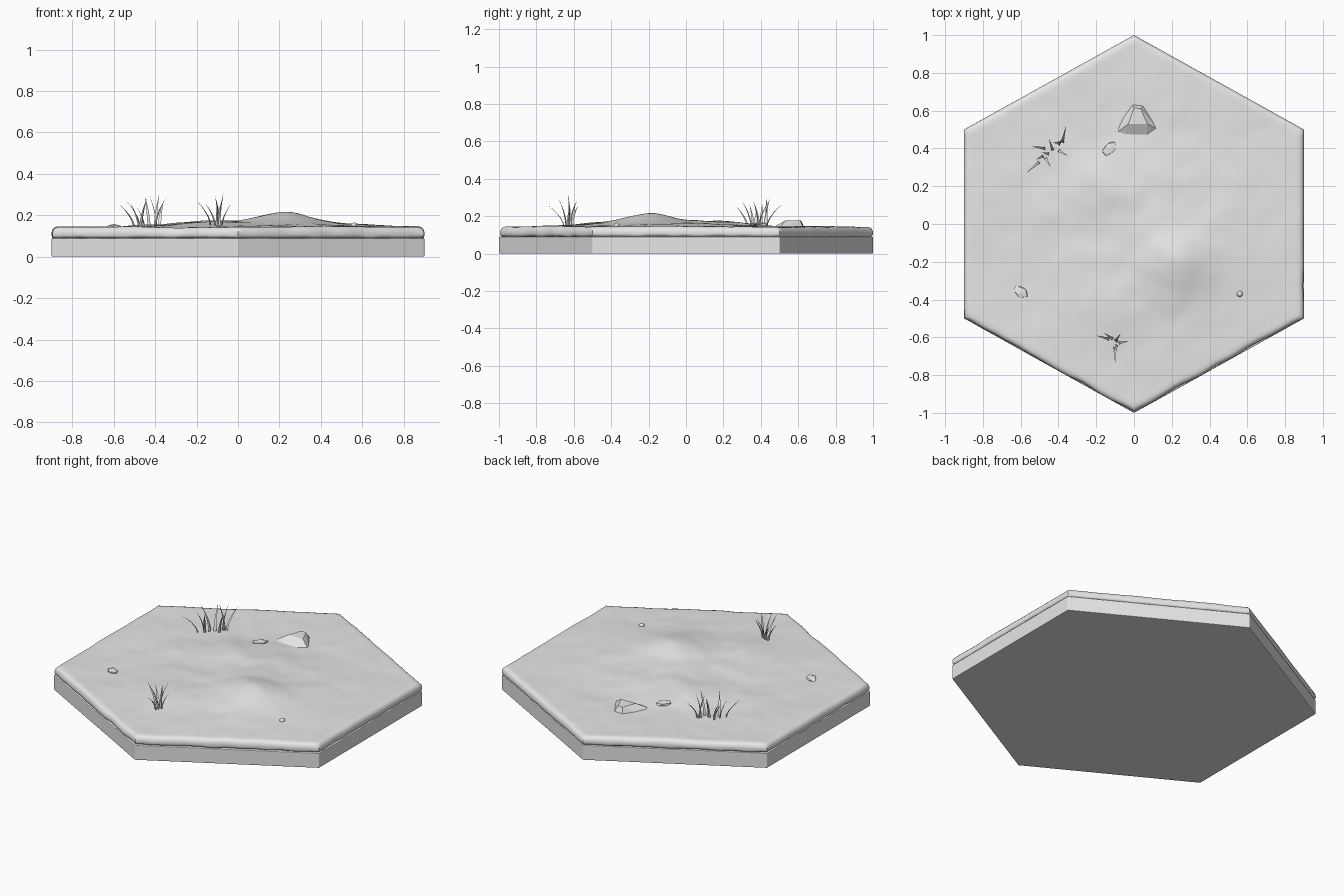
import bpy, bmesh, math, random
from mathutils import Vector, Matrix, noise

random.seed(4)
if "Cube" in bpy.data.objects:
    bpy.data.objects.remove(bpy.data.objects["Cube"], do_unlink=True)

grey = bpy.data.materials.new("plain_grey")
grey.use_nodes = True
grey.diffuse_color = (0.8, 0.8, 0.8, 1)
grey.node_tree.nodes["Principled BSDF"].inputs["Base Color"].default_value = (0.8, 0.8, 0.8, 1)

CORNERS = [Vector(c) for c in ((0.9, -0.5), (0.9, 0.5), (0, 1), (-0.9, 0.5), (-0.9, -0.5), (0, -1))]


def finish(bm, name, angle=None):
    """Turn a bmesh into a named object; smooth it if an angle is given."""
    bmesh.ops.recalc_face_normals(bm, faces=bm.faces[:])
    mesh = bpy.data.meshes.new(name)
    bm.to_mesh(mesh)
    bm.free()
    mesh.materials.append(grey)
    obj = bpy.data.objects.new(name, mesh)
    bpy.context.collection.objects.link(obj)
    if angle:
        bpy.ops.object.select_all(action="DESELECT")
        obj.select_set(True)
        bpy.context.view_layer.objects.active = obj
        bpy.ops.object.shade_smooth_by_angle(angle=math.radians(angle))
    return obj


def mound(x, y, cx, cy, sx, sy, h):
    return h * math.exp(-((x - cx) / sx) ** 2 - ((y - cy) / sy) ** 2)


def ground(x, y):
    """Height of the rolling ground."""
    z = 0.143
    z += mound(x, y, 0.23, -0.19, 0.17, 0.15, 0.042)
    z += mound(x, y, 0.18, -0.15, 0.42, 0.38, 0.034)
    z += mound(x, y, -0.12, 0.2, 0.3, 0.16, 0.02)
    z += mound(x, y, -0.1, -0.45, 0.25, 0.15, 0.012)
    rough = noise.noise(Vector((x * 4, y * 4, 0.3))) + 0.5 * noise.noise(Vector((x * 9, y * 9, 2)))
    return z + 0.008 * rough * mound(x, y, 0, 0, 0.8, 0.8, 1) + 0.002 * rough


# Hexagonal base slab
bm = bmesh.new()
bottom = bm.faces.new([bm.verts.new((c.x, c.y, 0)) for c in CORNERS])
side = bmesh.ops.extrude_face_region(bm, geom=[bottom])
bmesh.ops.translate(bm, vec=(0, 0, 0.09), verts=[v for v in side["geom"] if isinstance(v, bmesh.types.BMVert)])
base = finish(bm, "base_slab")
bevel = base.modifiers.new("soft_edges", "BEVEL")
bevel.width = 0.004
bevel.segments = 2

# Ground layer: hexagonal rings from the middle out, over a rounded rim
PER_SIDE, RINGS = 40, 40
outline = [a.lerp(b, i / PER_SIDE) for a, b in zip(CORNERS, CORNERS[1:] + CORNERS[:1]) for i in range(PER_SIDE)]
profile = [(0.97 * k / RINGS, 0) for k in range(1, RINGS + 1)]
profile += [(0.985, 0.004), (0.995, 0.013), (1, 0.026)]
rim = [(1, 0.104), (0.997, 0.096), (0.985, 0.09), (0.97, 0.087)]

bm = bmesh.new()
rings = []
for scale, drop in profile + rim:
    ring = []
    for p in outline:
        # The front and right rims are worn back unevenly
        wear = max(0, noise.noise(Vector((p.x * 7, p.y * 7, 5))) + 0.35)
        front = max(0, min(1, -p.y * 2 - 0.5 + 0.5 * (p.x > 0.85)))
        worn = 1 - 0.018 * wear * front * max(0, scale - 0.9) * 10
        q = p * scale * worn
        if drop >= 0.08:
            z = drop + 0.005 * noise.noise(Vector((p.x * 13, p.y * 13, 1)))
        else:
            z = ground(q.x, q.y) - drop
        ring.append(bm.verts.new((q.x, q.y, z)))
    rings.append(ring)
middle = bm.verts.new((0, 0, ground(0, 0)))
count = len(outline)
for i in range(count):
    j = (i + 1) % count
    bm.faces.new((middle, rings[0][i], rings[0][j]))
    for inner, outer in zip(rings, rings[1:]):
        bm.faces.new((inner[i], outer[i], outer[j], inner[j]))
bm.faces.new(rings[-1])
finish(bm, "ground_layer", 50)

# Large wedge rock, the hull of a foot outline and a smaller crown
bm = bmesh.new()
foot = [(-0.11, 0.47), (-0.05, 0.455), (0.07, 0.455), (0.13, 0.5), (0.05, 0.63), (-0.01, 0.635), (-0.07, 0.55)]
crown = [(-0.03, 0.53), (0.07, 0.53), (0.035, 0.61), (0, 0.615)]
for points, z in ((foot, 0.135), (crown, 0.176)):
    for x, y in points:
        bm.verts.new((x, y, z))
bmesh.ops.convex_hull(bm, input=bm.verts[:])
finish(bm, "large_rock")


def stone(name, x, y, size, turn, detail=1, jitter=0.12):
    """A squashed, slightly chipped stone half sunk in the ground."""
    bm = bmesh.new()
    bmesh.ops.create_icosphere(bm, subdivisions=detail, radius=1)
    for v in bm.verts:
        v.co *= 1 + random.uniform(-jitter, jitter)
    place = Matrix.Translation((x, y, ground(x, y))) @ Matrix.Rotation(math.radians(turn), 4, "Z")
    bm.transform(place @ Matrix.Diagonal((*size, 1)))
    finish(bm, name, 30)


stone("small_rock", -0.13, 0.4, (0.05, 0.03, 0.018), 45)
stone("left_rock", -0.6, -0.36, (0.045, 0.03, 0.016), -35)
stone("pebble", 0.56, -0.37, (0.016, 0.016, 0.014), 0, 2, 0)


def grass(name, blades):
    """Tapered blades that rise first, then lean out to their tips."""
    bm = bmesh.new()
    for (bx, by), (tx, ty), top in blades:
        foot = Vector((bx, by, ground(bx, by) - 0.01))
        tip = Vector((tx, ty, top))
        lean = Vector((tx - bx, ty - by, 0)).normalized()
        across = Vector((-lean.y, lean.x, 0))
        rows = []
        for k in range(5):
            t = k / 5
            centre = foot.lerp(tip, t)
            centre.x = bx + (tx - bx) * t ** 1.8
            centre.y = by + (ty - by) * t ** 1.8
            w = 0.008 * (1 - t ** 2)
            rows.append([bm.verts.new(centre + o) for o in (across * w, lean * w * 0.6, -across * w)])
        end = bm.verts.new(tip)
        for i in range(3):
            j = (i + 1) % 3
            for a, b in zip(rows, rows[1:]):
                bm.faces.new((a[i], a[j], b[j], b[i]))
            bm.faces.new((rows[-1][i], rows[-1][j], end))
    finish(bm, name, 40)


grass("back_grass", [
    ((-0.50, 0.33), (-0.57, 0.27), 0.25), ((-0.47, 0.40), (-0.54, 0.41), 0.27),
    ((-0.47, 0.35), (-0.44, 0.30), 0.28), ((-0.48, 0.36), (-0.52, 0.34), 0.26),
    ((-0.43, 0.39), (-0.45, 0.45), 0.29), ((-0.40, 0.39), (-0.35, 0.36), 0.28),
    ((-0.38, 0.43), (-0.36, 0.52), 0.27), ((-0.40, 0.42), (-0.38, 0.45), 0.30),
    ((-0.39, 0.43), (-0.43, 0.43), 0.30), ((-0.45, 0.37), (-0.49, 0.38), 0.24)])
grass("front_grass", [
    ((-0.13, -0.61), (-0.20, -0.59), 0.27), ((-0.11, -0.61), (-0.16, -0.575), 0.26),
    ((-0.10, -0.65), (-0.10, -0.74), 0.26), ((-0.09, -0.64), (-0.11, -0.68), 0.29),
    ((-0.08, -0.63), (-0.03, -0.62), 0.26), ((-0.09, -0.62), (-0.07, -0.63), 0.31),
    ((-0.10, -0.62), (-0.07, -0.58), 0.29)])
